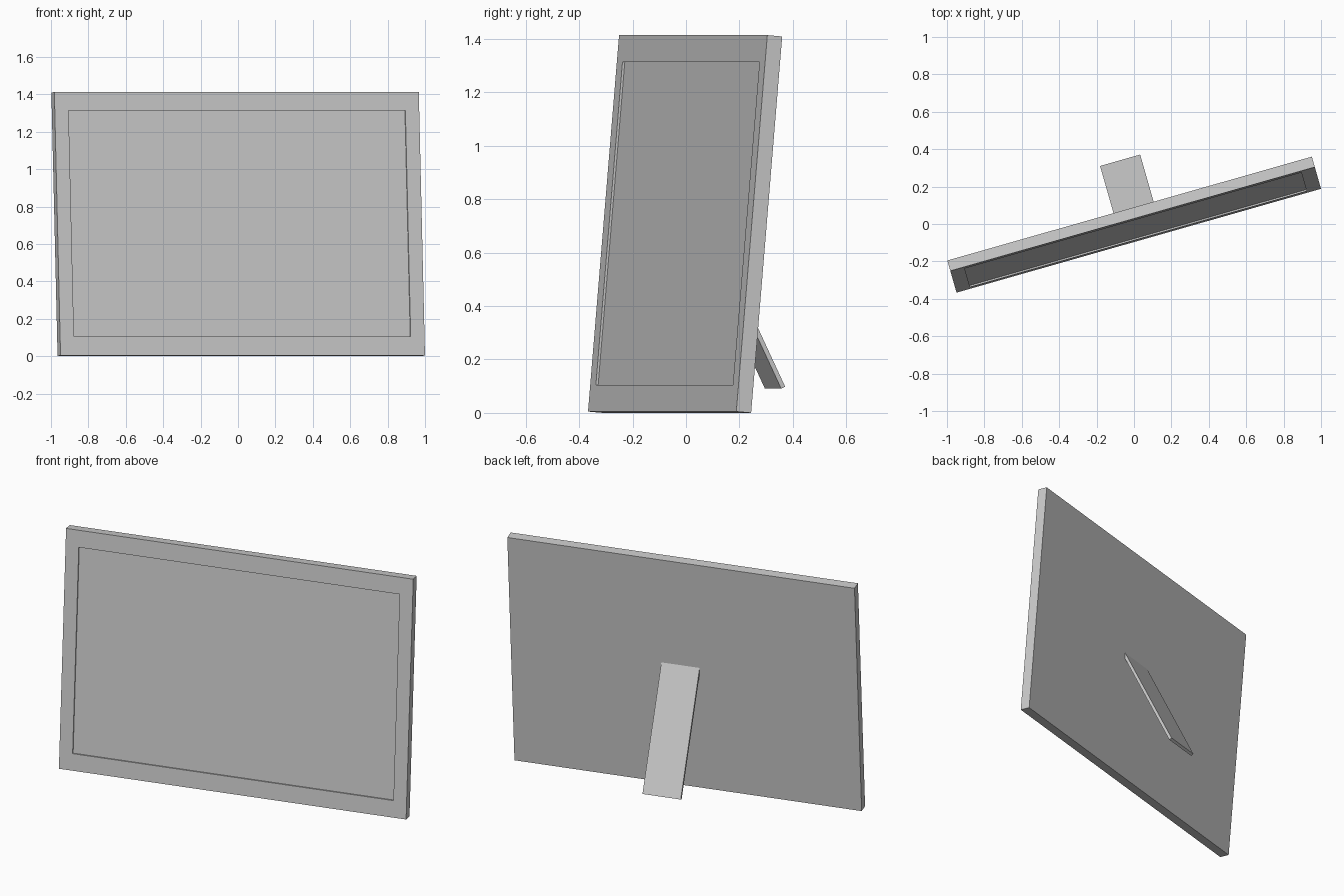
import bpy, bmesh
from math import radians
from mathutils import Matrix, Vector

if "Cube" in bpy.data.objects:
    bpy.data.objects.remove(bpy.data.objects["Cube"])

W, H, T = 2.026, 1.414, 0.058          # frame width, height, thickness
SIDE, RAIL, RECESS = 0.077, 0.10, 0.009  # border widths and picture recess
YAW = Matrix.Rotation(radians(15.9), 4, 'Z')


def box(lo, hi):
    """New bmesh box spanning two corners."""
    lo, hi = Vector(lo), Vector(hi)
    bm = bmesh.new()
    bmesh.ops.create_cube(bm, size=1)
    for v in bm.verts:
        v.co = (lo + hi) / 2 + v.co * (hi - lo)
    return bm


def finish(bm, name, matrix):
    bmesh.ops.recalc_face_normals(bm, faces=bm.faces)
    me = bpy.data.meshes.new(name)
    bm.to_mesh(me)
    bm.free()
    ob = bpy.data.objects.new(name, me)
    ob.matrix_world = matrix
    bpy.context.collection.objects.link(ob)
    return ob


# Picture frame: slab with a shallow recessed picture area, leaning back
bm = box((-W / 2, -T, 0), (W / 2, 0, H))
bm.normal_update()
front = min(bm.faces, key=lambda f: f.calc_center_median().y)
bmesh.ops.inset_region(bm, faces=[front], thickness=0.05)
for v in front.verts:
    v.co.x = (W / 2 - SIDE) * (1 if v.co.x > 0 else -1)
    v.co.z = H - RAIL if v.co.z > H / 2 else RAIL
picture = bmesh.ops.extrude_discrete_faces(bm, faces=[front])['faces'][0]
for v in picture.verts:
    v.co.y += RECESS
finish(bm, "picture_frame",
       YAW @ Matrix.Translation((0, -0.035, 0)) @ Matrix.Rotation(radians(-4.9), 4, 'X'))

# Back stand: thin plate sloping down and away from the frame
bm = box((-0.1115, -0.017, 0), (0.1115, 0, 0.74))
finish(bm, "back_stand",
       YAW @ Matrix.Translation((0.022, 0.348, 0.098)) @ Matrix.Rotation(radians(25.7), 4, 'X'))
